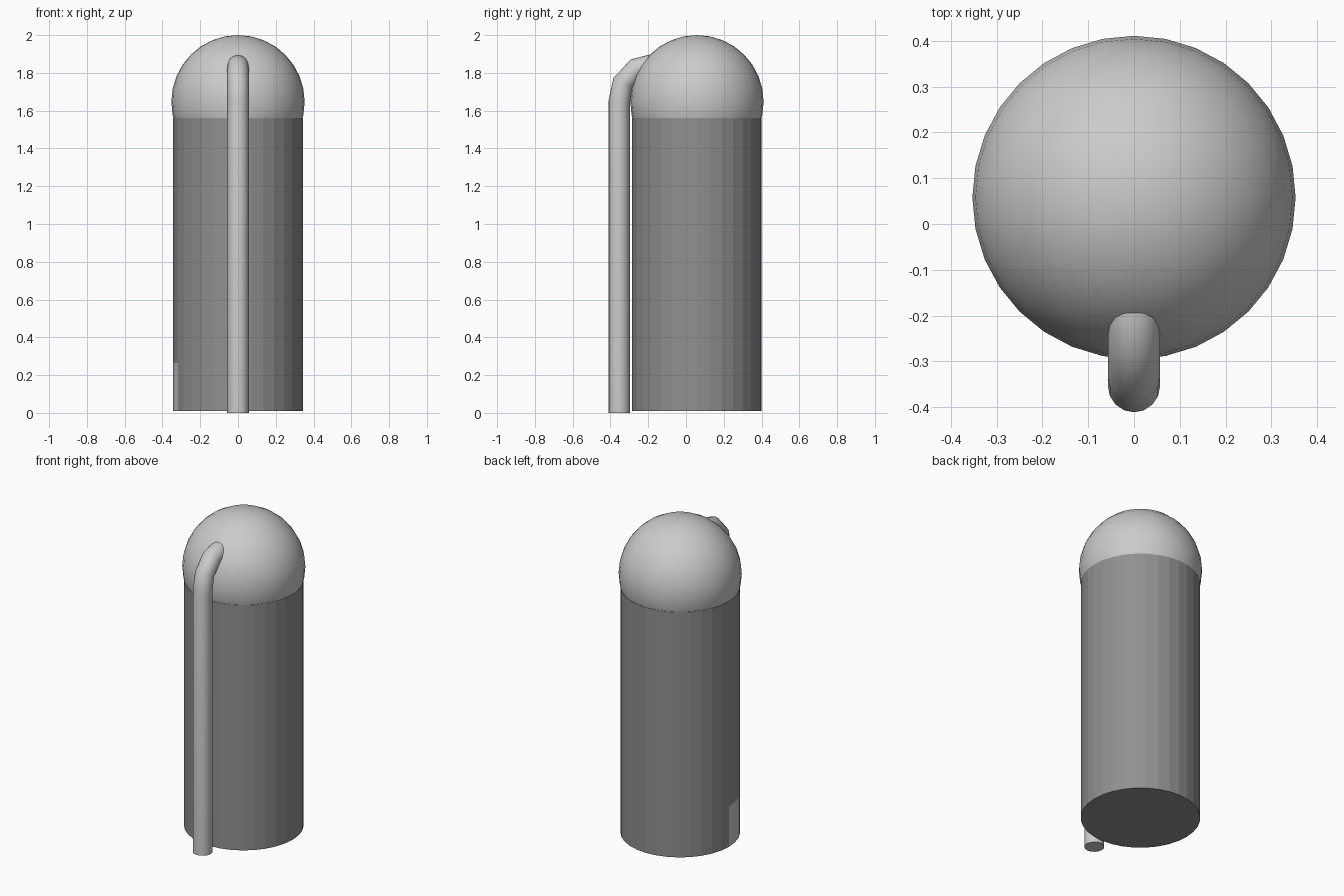
import bpy, bmesh, math
from mathutils import Matrix

if "Cube" in bpy.data.objects:
    bpy.data.objects.remove(bpy.data.objects["Cube"])

CY = 0.058          # body axis offset in y
SIDES = 32


def material(name, v):
    m = bpy.data.materials.new(name)
    m.diffuse_color = (v, v, v, 1)
    m.use_nodes = True
    m.node_tree.nodes["Principled BSDF"].inputs["Base Color"].default_value = m.diffuse_color
    return m


def link(name, data):
    ob = bpy.data.objects.new(name, data)
    bpy.context.collection.objects.link(ob)
    return ob


# Body: flat-sided dark drum with a small light panel low on the left
z0, z1, panel_top, radius = 0.01, 1.56, 0.265, 0.343
bm = bmesh.new()
bmesh.ops.create_cone(bm, cap_ends=True, segments=SIDES, radius1=radius, radius2=radius,
                      depth=z1 - z0, matrix=Matrix.Translation((0, 0, (z0 + z1) / 2)))


def in_panel(face):
    c = face.calc_center_median()
    angle = math.degrees(math.atan2(c.y, c.x)) % 360
    return abs(face.normal.z) < 0.5 and 180 < angle < 202.5


bm.normal_update()
faces = [f for f in bm.faces if in_panel(f)]
edges = list({e for f in faces for e in f.edges})
bmesh.ops.bisect_plane(bm, geom=faces + edges, plane_co=(0, 0, panel_top), plane_no=(0, 0, 1))
bm.normal_update()
for f in bm.faces:
    if in_panel(f) and f.calc_center_median().z < panel_top:
        f.material_index = 1
me = bpy.data.meshes.new("body")
bm.to_mesh(me)
bm.free()
me.materials.append(material("dark_grey", 0.28))
me.materials.append(material("light_grey", 0.8))
body = link("body", me)
body.location.y = CY

# Dome: smooth sphere sunk into the top of the body
bpy.ops.mesh.primitive_uv_sphere_add(segments=SIDES, ring_count=16, radius=0.353,
                                     location=(0, CY, 1.647))
dome = bpy.context.object
dome.name = "dome"
bpy.ops.object.shade_smooth()

# Pipe: runs up the front and bends into the dome
path = [(-0.354, 0), (-0.354, 1.645), (-0.334, 1.746), (-0.264, 1.822),
        (-0.20, 1.837), (-0.12, 1.84)]
cu = bpy.data.curves.new("pipe", 'CURVE')
cu.dimensions = '3D'
cu.bevel_depth = 0.057
cu.bevel_resolution = 6
cu.use_fill_caps = True
sp = cu.splines.new('POLY')
sp.points.add(len(path) - 1)
for p, (y, z) in zip(sp.points, path):
    p.co = (0, y, z, 1)
sp.use_smooth = True
pipe = link("pipe", cu)
bpy.ops.object.select_all(action='DESELECT')
pipe.select_set(True)
bpy.context.view_layer.objects.active = pipe
bpy.ops.object.convert(target='MESH')
bpy.ops.object.shade_smooth_by_angle(angle=math.radians(50))
